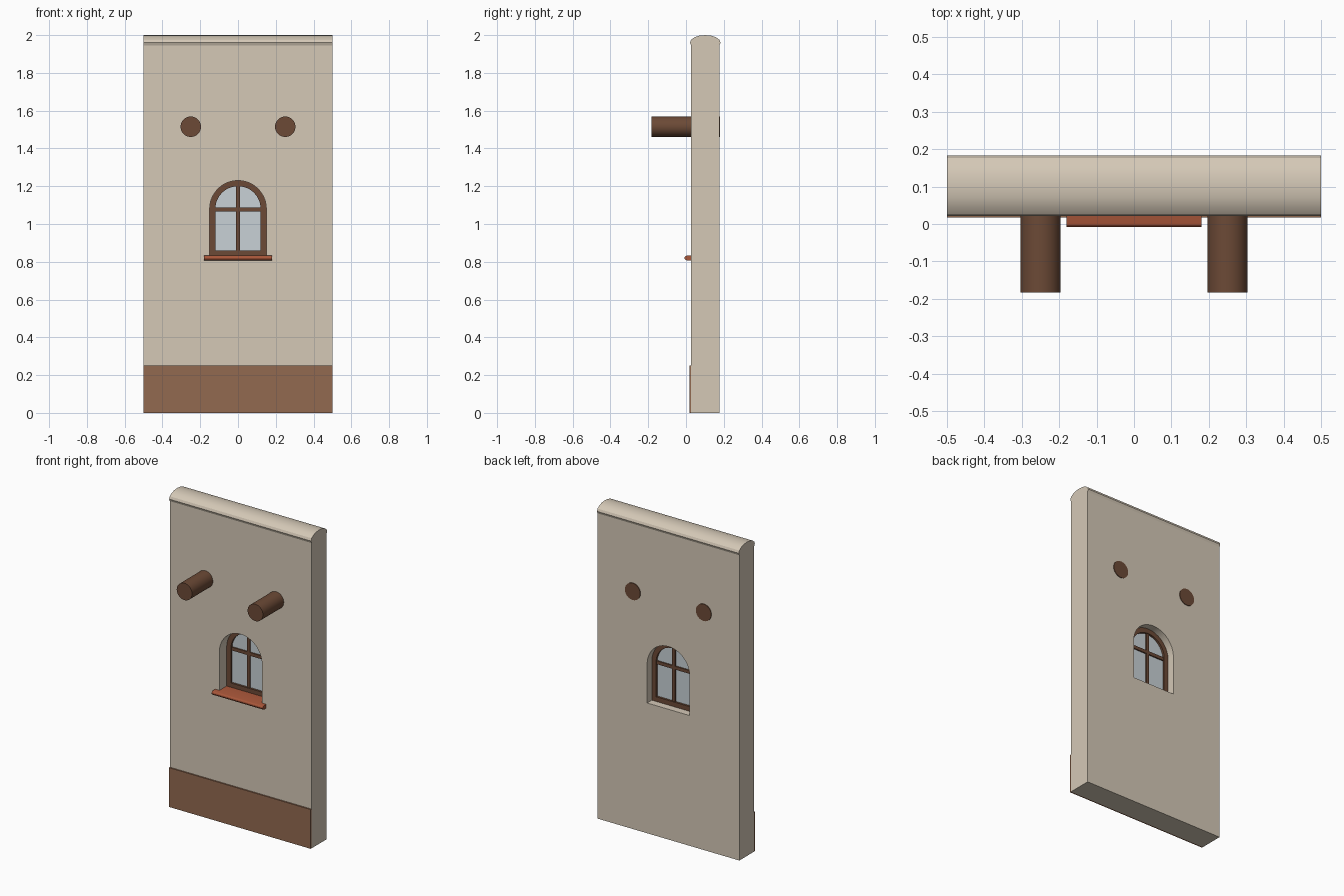
import bpy, bmesh
from math import pi, sin, cos, radians
from mathutils import Matrix

cube = bpy.data.objects.get("Cube")
if cube:
    bpy.data.objects.remove(cube, do_unlink=True)


def material(name, rgb):
    m = bpy.data.materials.new(name)
    m.use_nodes = True
    m.diffuse_color = (*rgb, 1)
    m.node_tree.nodes["Principled BSDF"].inputs["Base Color"].default_value = (*rgb, 1)
    return m


plaster = material("plaster", (0.66, 0.58, 0.47))
plinth_brown = material("plinth brown", (0.29, 0.143, 0.08))
dark_wood = material("dark wood", (0.15, 0.068, 0.037))
terracotta = material("terracotta", (0.40, 0.095, 0.042))
glass = material("pale glass", (0.58, 0.64, 0.67))


def finish(name, bm, mat):
    bmesh.ops.remove_doubles(bm, verts=bm.verts, dist=1e-5)
    bmesh.ops.recalc_face_normals(bm, faces=bm.faces)
    mesh = bpy.data.meshes.new(name)
    bm.to_mesh(mesh)
    bm.free()
    mesh.materials.append(mat)
    ob = bpy.data.objects.new(name, mesh)
    bpy.context.collection.objects.link(ob)
    bpy.ops.object.select_all(action="DESELECT")
    ob.select_set(True)
    bpy.context.view_layer.objects.active = ob
    bpy.ops.object.shade_smooth_by_angle(angle=radians(30))
    return ob


def slab(name, loops, y0, y1, mat):
    """Fill x-z outlines (later loops are holes) and give them depth y0..y1."""
    curve = bpy.data.curves.new(name, "CURVE")
    curve.dimensions = "2D"
    curve.fill_mode = "BOTH"
    curve.extrude = (y1 - y0) / 2
    for loop in loops:
        spline = curve.splines.new("POLY")
        spline.points.add(len(loop) - 1)
        for p, (x, z) in zip(spline.points, loop):
            p.co = (x, z, 0, 1)
        spline.use_cyclic_u = True
    temp = bpy.data.objects.new(name + " outline", curve)
    mesh = bpy.data.meshes.new_from_object(temp)
    bm = bmesh.new()
    bm.from_mesh(mesh)
    bpy.data.objects.remove(temp)
    bpy.data.curves.remove(curve)
    bpy.data.meshes.remove(mesh)
    bm.transform(Matrix.Translation((0, (y0 + y1) / 2, 0)) @ Matrix.Rotation(pi / 2, 4, "X"))
    return finish(name, bm, mat)


def along_x(name, profile, half, mat):
    """Sweep a y-z profile between x = -half and x = half."""
    bm = bmesh.new()
    face = bm.faces.new([bm.verts.new((-half, y, z)) for y, z in profile])
    out = bmesh.ops.extrude_face_region(bm, geom=[face])
    moved = [g for g in out["geom"] if isinstance(g, bmesh.types.BMVert)]
    bmesh.ops.translate(bm, verts=moved, vec=(2 * half, 0, 0))
    return finish(name, bm, mat)


def rect(x, z0, z1):
    return [(-x, z0), (x, z0), (x, z1), (-x, z1)]


def arch(r, bottom, spring=1.08, n=24):
    top = [(r * cos(pi * i / n), spring + r * sin(pi * i / n)) for i in range(n + 1)]
    return [(-r, bottom), (r, bottom)] + top


FRONT, BACK = 0.027, 0.177
MID = (FRONT + BACK) / 2

# Wall with arched opening, rounded coping and front plinth
slab("wall", [rect(0.5, 0, 1.96), arch(0.15, 0.83)], FRONT, BACK, plaster)
coping = [(MID + 0.081 * cos(pi * i / 8), 1.96 + 0.04 * sin(pi * i / 8)) for i in range(16)]
along_x("coping", coping, 0.5, plaster)
slab("plinth", [rect(0.5, 0, 0.25)], 0.018, FRONT, plinth_brown)

# Window
slab("window_frame", [arch(0.15, 0.83), arch(0.12, 0.86)], 0.10, 0.13, dark_wood)
slab("window_mullion", [rect(0.01, 0.85, 1.205)], 0.105, 0.125, dark_wood)
slab("window_transom", [rect(0.125, 1.066, 1.087)], 0.105, 0.125, dark_wood)
slab("window_pane", [arch(0.125, 0.855)], 0.113, 0.117, glass)

# Sill with a rounded nose
nose = [(0.004 - 0.0125 * cos(a), 0.82 + 0.0125 * sin(a))
        for a in [-pi / 2 + pi * i / 6 for i in range(7)]]
along_x("window_sill", nose + [(0.10, 0.8325), (0.10, 0.8075)], 0.18, terracotta)

# Round beams running through the wall
for side, x in (("right", -0.25), ("left", 0.25)):
    bm = bmesh.new()
    bmesh.ops.create_cone(bm, cap_ends=True, segments=32, radius1=0.054, radius2=0.054, depth=0.364)
    bm.transform(Matrix.Translation((x, -0.001, 1.515)) @ Matrix.Rotation(pi / 2, 4, "X"))
    finish("beam_" + side, bm, dark_wood)
